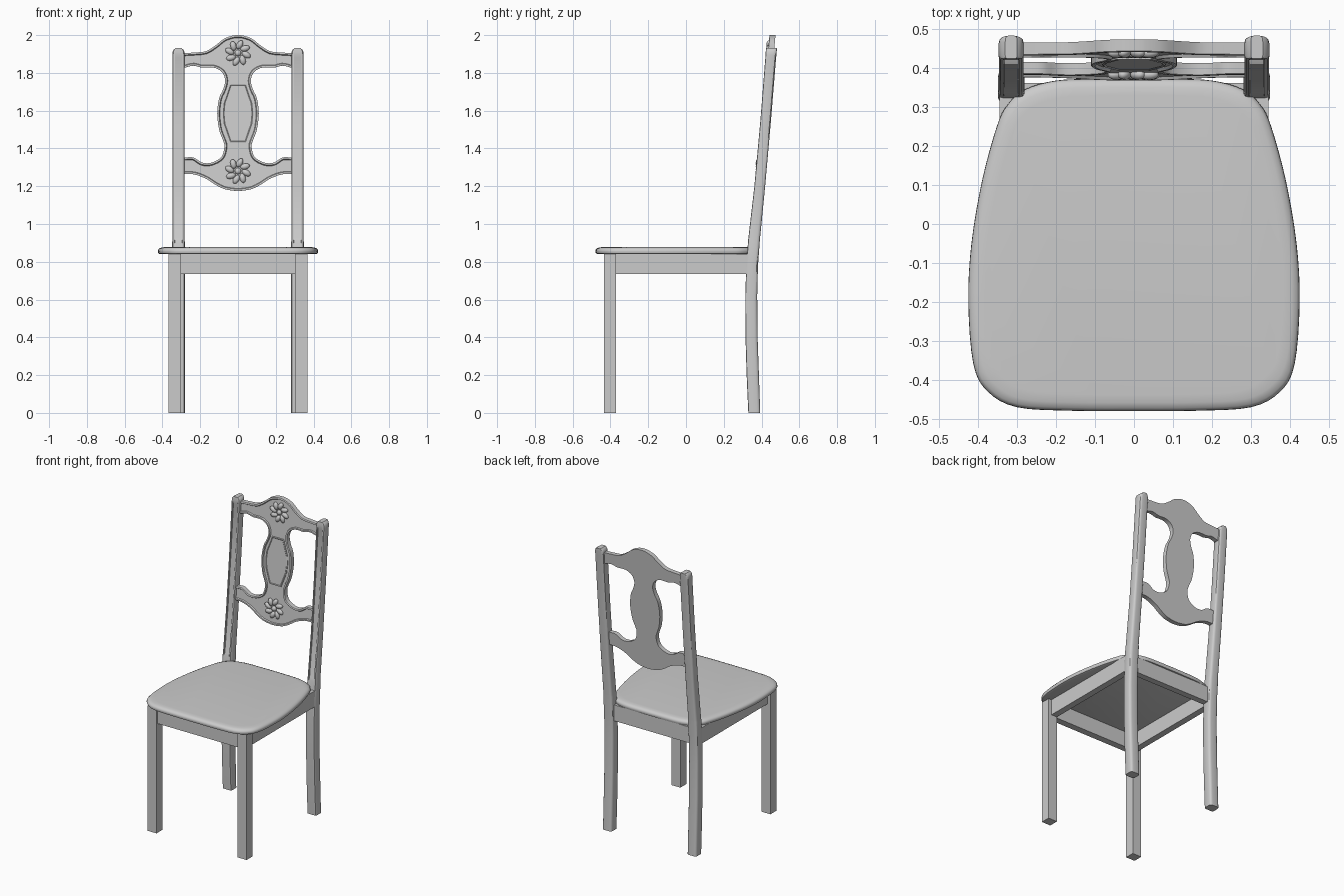
import bpy, bmesh, math
from mathutils import Vector, Matrix

cube = bpy.data.objects.get("Cube")
if cube:
    bpy.data.objects.remove(cube, do_unlink=True)

grey = bpy.data.materials.new("plain grey")
grey.use_nodes = True
COLOUR = (0.6, 0.6, 0.6, 1)
grey.diffuse_color = COLOUR
grey.node_tree.nodes["Principled BSDF"].inputs["Base Color"].default_value = COLOUR


def finish(name, bm, angle=35):
    bmesh.ops.recalc_face_normals(bm, faces=bm.faces)
    mesh = bpy.data.meshes.new(name)
    bm.to_mesh(mesh)
    bm.free()
    mesh.materials.append(grey)
    mesh.shade_smooth()
    mesh.set_sharp_from_angle(angle=math.radians(angle))
    obj = bpy.data.objects.new(name, mesh)
    bpy.context.collection.objects.link(obj)
    return obj


def box(name, x0, x1, y0, y1, z0, z1):
    bm = bmesh.new()
    bmesh.ops.create_cube(bm, size=1)
    for v in bm.verts:
        v.co = ((x0 + x1) / 2 + v.co.x * (x1 - x0),
                (y0 + y1) / 2 + v.co.y * (y1 - y0),
                (z0 + z1) / 2 + v.co.z * (z1 - z0))
    return finish(name, bm)


def loft(name, rings, angle=35):
    bm = bmesh.new()
    loops = [[bm.verts.new(p) for p in ring] for ring in rings]
    n = len(loops[0])
    for a, b in zip(loops, loops[1:]):
        for i in range(n):
            j = (i + 1) % n
            bm.faces.new((a[i], a[j], b[j], b[i]))
    bm.faces.new(loops[0])
    bm.faces.new(loops[-1])
    return finish(name, bm, angle)


def spline(points, steps=4):
    """Smooth 2D path through the points."""
    p = [Vector(q) for q in points]
    p = [p[0]] + p + [p[-1]]
    out = []
    for a, b, c, d in zip(p, p[1:], p[2:], p[3:]):
        for s in range(steps):
            t = s / steps
            out.append(b + (c - a) * t / 2 + (a * 2 - b * 5 + c * 4 - d) * t * t / 2
                       + (b * 3 - a - c * 3 + d) * t ** 3 / 2)
    return out + [p[-1]]


def mirrored(half):
    """Close a half outline that starts and ends on x = 0."""
    return half + [Vector((-q.x, q.y)) for q in reversed(half[1:-1])]


# Seat: a rounded trapezoid with a bull-nosed edge
seat_half = spline([(0, -0.48), (0.16, -0.479), (0.3, -0.47), (0.375, -0.43), (0.412, -0.36),
                    (0.425, -0.2), (0.417, -0.05), (0.39, 0.11), (0.352, 0.25), (0.325, 0.305),
                    (0.28, 0.345), (0.2, 0.368), (0.1, 0.372), (0, 0.373)])
outline = mirrored(seat_half)
rings = []
for scale, z in [(0.965, 0.84), (0.992, 0.844), (1, 0.854), (0.997, 0.863), (0.982, 0.871),
                 (0.95, 0.876), (0.9, 0.878)]:
    rings.append([(q.x * scale, -0.05 + (q.y + 0.05) * scale, z) for q in outline])
loft("seat", rings, 50)

# Front legs and apron frame
for side, s in (("left", 1), ("right", -1)):
    xs = sorted((s * 0.302, s * 0.368))
    box("front_leg_" + side, *xs, -0.434, -0.371, 0, 0.842)
    xs = sorted((s * 0.302, s * 0.345))
    box("side_apron_" + side, *xs, -0.371, 0.33, 0.735, 0.842)
box("front_apron", -0.305, 0.305, -0.425, -0.38, 0.735, 0.842)
box("back_apron", -0.305, 0.305, 0.32, 0.362, 0.735, 0.842)

# Back legs running up into posts: z, front y, back y, width factor, groove depth
stations = [(0, 0.33, 0.393, 1, 0), (0.2, 0.321, 0.386, 1, 0), (0.4, 0.315, 0.379, 1, 0),
            (0.62, 0.314, 0.377, 1, 0), (0.78, 0.319, 0.381, 1, 0), (0.9, 0.328, 0.39, 1, 0),
            (0.915, 0.329, 0.391, 0.94, 0.12), (1.2, 0.362, 0.419, 0.93, 0.12),
            (1.55, 0.394, 0.45, 0.93, 0.12), (1.88, 0.42, 0.477, 0.93, 0.12),
            (1.895, 0.421, 0.479, 0.94, 0), (1.912, 0.422, 0.48, 0.9, 0),
            (1.924, 0.423, 0.482, 0.74, 0), (1.931, 0.424, 0.483, 0.45, 0)]
section = [(0.62, 0), (0.88, 0.03), (1, 0.14), (1, 0.74), (0.94, 0.89), (0.78, 0.97), (0.5, 1)]
for side, s in (("left", 1), ("right", -1)):
    rings = []
    for z, yf, yb, w, g in stations:
        half = [(0.56, g)] + section
        loop = half + [(-u, v) for u, v in reversed(half)]
        rings.append([(s * 0.315 + u * w * 0.034, yf + v * (yb - yf), z) for u, v in loop])
    loft("back_leg_" + side, rings)


# Carved back splat, leaning with the posts
def lean(x, z, out=0.0):
    return Vector((x, 0.37 + 0.09 * (z - 1.18) - out, z))


def plate(name, points, thickness, insets, out=0.0):
    bm = bmesh.new()
    front = bm.faces.new([bm.verts.new(lean(q[0], q[1], out)) for q in points])
    front.normal_update()
    if front.normal.y > 0:
        front.normal_flip()
    edges = list(front.edges)
    side = bmesh.ops.extrude_edge_only(bm, edges=edges)["geom"]
    back = [g for g in side if isinstance(g, bmesh.types.BMVert)]
    bmesh.ops.translate(bm, verts=back, vec=(0, thickness, 0))
    bmesh.ops.contextual_create(bm, geom=[e for e in bm.edges if all(v in back for v in e.verts)])
    for width, depth in insets:
        bmesh.ops.inset_individual(bm, faces=[front], thickness=width, depth=depth,
                                   use_even_offset=True)
    return finish(name, bm, 30)


# Rail ends run straight into the posts at x = END
END = 0.325
top_edge = spline([(0, 2.0), (0.03, 1.997), (0.075, 1.98), (0.12, 1.945), (0.17, 1.915),
                   (0.23, 1.908), (0.28, 1.905)]) + [Vector((END, 1.905))]
opening = spline([(0.28, 1.828), (0.235, 1.838), (0.19, 1.828), (0.13, 1.828), (0.085, 1.805),
                  (0.068, 1.76), (0.08, 1.71), (0.1, 1.665), (0.11, 1.585), (0.1, 1.5),
                  (0.08, 1.445), (0.072, 1.41), (0.088, 1.355), (0.14, 1.325), (0.19, 1.325),
                  (0.235, 1.352), (0.28, 1.352)])
opening = [Vector((END, 1.828))] + opening + [Vector((END, 1.352))]
low_edge = [Vector((END, 1.265))] + spline(
    [(0.28, 1.265), (0.23, 1.262), (0.17, 1.24), (0.12, 1.208), (0.075, 1.186),
     (0.03, 1.177), (0, 1.175)])
plate("back_splat", mirrored(top_edge + opening + low_edge), 0.03,
      [(0.003, 0.002), (0.007, 0), (0.004, -0.008)])

# Raised panel in the middle of the splat
panel = [(0.043, 1.74), (0.056, 1.7), (0.077, 1.64), (0.082, 1.585),
         (0.077, 1.53), (0.056, 1.47), (0.043, 1.432)]
panel += [(-x, z) for x, z in reversed(panel)]
plate("splat_panel", panel, 0.012, [(0.004, 0.002), (0.004, -0.003)], -0.002)

# Carved flowers on the two rails
for name, zc in (("top_flower", 1.905), ("bottom_flower", 1.28)):
    bm = bmesh.new()
    spot = Matrix.Translation(lean(0, zc, -0.004))
    bmesh.ops.create_uvsphere(bm, u_segments=12, v_segments=8, radius=1,
                              matrix=spot @ Matrix.Diagonal((0.017, 0.014, 0.017, 1)))
    for k in range(8):
        turn = Matrix.Rotation(k * math.pi / 4 + 0.2, 4, "Y")
        petal = (Matrix.Translation((0.045, 0, 0)) @ Matrix.Rotation(0.35, 4, "Y")
                 @ Matrix.Diagonal((0.027, 0.014, 0.016, 1)))
        bmesh.ops.create_uvsphere(bm, u_segments=10, v_segments=6, radius=1,
                                  matrix=spot @ turn @ petal)
    finish(name, bm, 60)
